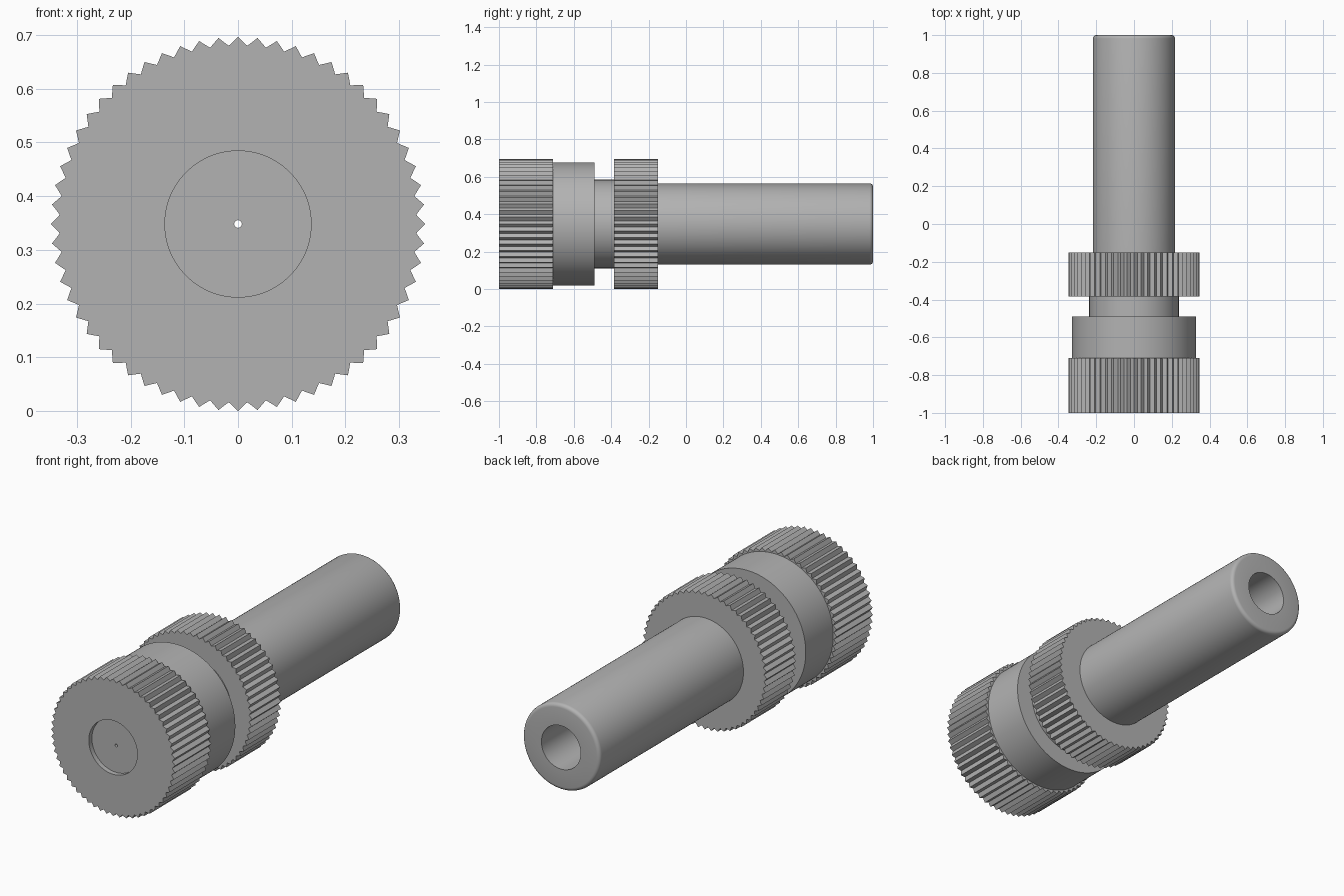
import bpy
import bmesh
from math import sin, cos, pi, radians

if "Cube" in bpy.data.objects:
    bpy.data.objects.remove(bpy.data.objects["Cube"], do_unlink=True)

TIP, VALLEY = 0.348, 0.332      # knurl tooth radii
COLLAR, NECK, SHAFT = 0.328, 0.237, 0.217
BORE, PINHOLE, RECESS = 0.11, 0.007, 0.136
FILLET = 0.018
TEETH = 60

grey = bpy.data.materials.new("plain grey")
grey.use_nodes = True
colour = (0.45, 0.45, 0.45, 1)
grey.diffuse_color = colour
grey.node_tree.nodes["Principled BSDF"].inputs["Base Color"].default_value = colour


def lathe(name, profile):
    """Revolve (radius, y) points about the y axis; points at TIP get teeth."""
    bm = bmesh.new()
    count = TEETH * 2
    rings = []
    for r, y in profile:
        ring = []
        for i in range(count):
            a = 2 * pi * i / count
            rad = VALLEY if r == TIP and i % 2 else r
            ring.append(bm.verts.new((rad * sin(a), y, TIP + rad * cos(a))))
        rings.append(ring)
    for lower, upper in zip(rings, rings[1:]):
        for i in range(count):
            j = (i + 1) % count
            bm.faces.new((lower[i], lower[j], upper[j], upper[i]))
    mesh = bpy.data.meshes.new(name)
    bm.to_mesh(mesh)
    bm.free()
    mesh.materials.append(grey)
    obj = bpy.data.objects.new(name, mesh)
    bpy.context.collection.objects.link(obj)
    bpy.ops.object.select_all(action='DESELECT')
    obj.select_set(True)
    bpy.context.view_layer.objects.active = obj
    bpy.ops.object.shade_smooth_by_angle(angle=radians(30))
    return obj


# Stations along the axis
front, floor, cap_end, collar_end, ring_start, ring_end, back = (
    -1, -0.975, -0.71, -0.49, -0.385, -0.15, 1)
bore_end = -0.9

# Knurled cap with shallow recess and pinhole
lathe("front_knurled_cap", [
    (PINHOLE, bore_end), (PINHOLE, floor), (RECESS, floor), (RECESS, front),
    (TIP, front), (TIP, cap_end), (COLLAR, cap_end)])

# Smooth collar and narrower neck
lathe("collar", [(COLLAR, cap_end), (COLLAR, collar_end), (NECK, collar_end)])
lathe("neck", [(NECK, collar_end), (NECK, ring_start)])

# Second knurled ring
lathe("rear_knurled_ring", [
    (NECK, ring_start), (TIP, ring_start), (TIP, ring_end), (SHAFT, ring_end)])

# Hollow shaft with a rounded rim
rim = [(SHAFT - FILLET + FILLET * cos(k * pi / 8),
        back - FILLET + FILLET * sin(k * pi / 8)) for k in range(5)]
lathe("hollow_shaft", [(SHAFT, ring_end)] + rim + [
    (BORE, back), (BORE, bore_end), (PINHOLE, bore_end)])
